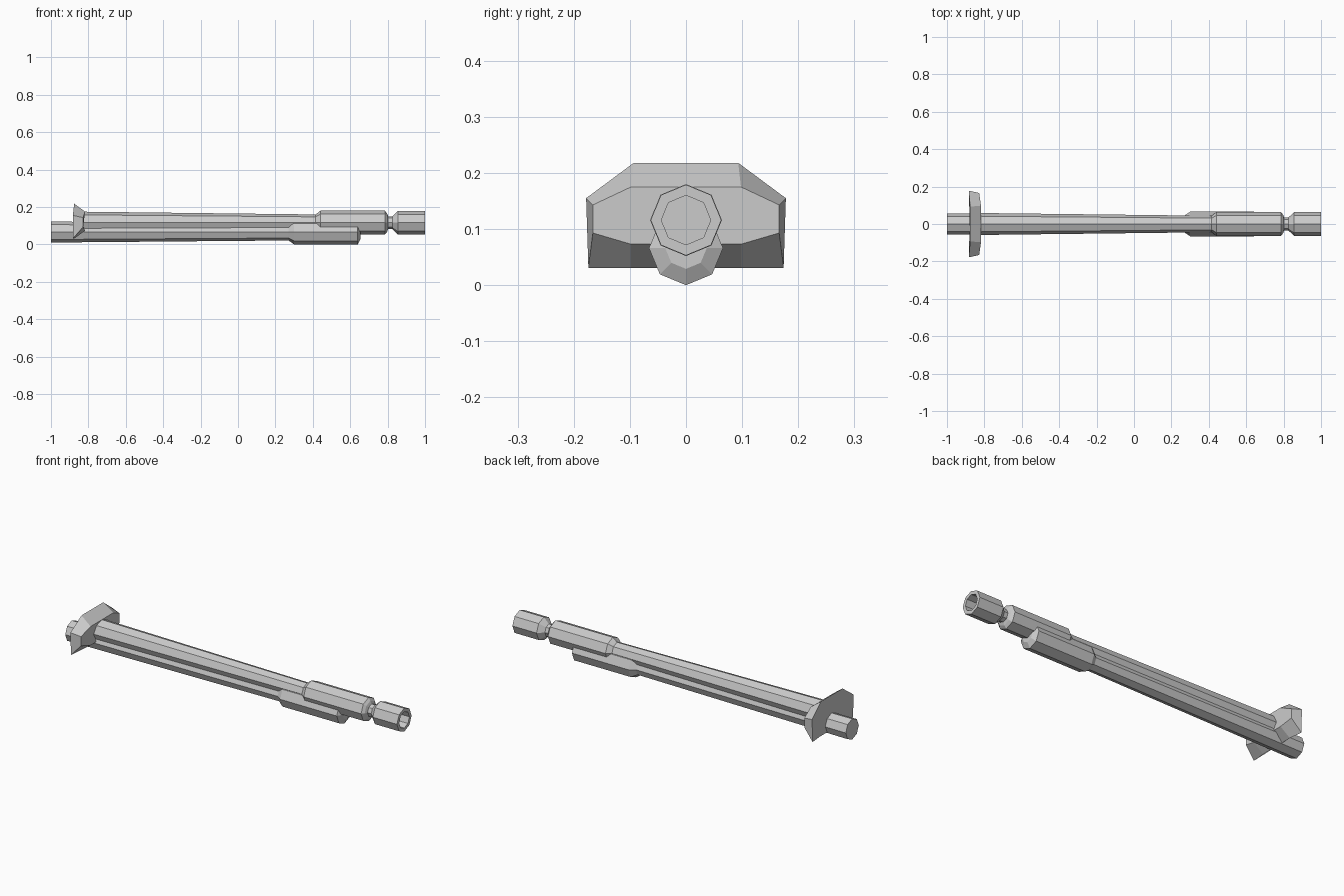
import bpy, bmesh, math

if "Cube" in bpy.data.objects:
    bpy.data.objects.remove(bpy.data.objects["Cube"])


def finish(bm, name):
    bmesh.ops.recalc_face_normals(bm, faces=bm.faces)
    me = bpy.data.meshes.new(name)
    bm.to_mesh(me)
    bm.free()
    ob = bpy.data.objects.new(name, me)
    bpy.context.collection.objects.link(ob)
    return ob


def loft(name, loops):
    """Skin a list of equal-length point loops and cap both ends."""
    bm = bmesh.new()
    rings = [[bm.verts.new(p) for p in loop] for loop in loops]
    n = len(rings[0])
    for a, b in zip(rings, rings[1:]):
        for i in range(n):
            j = (i + 1) % n
            bm.faces.new((a[i], a[j], b[j], b[i]))
    bm.faces.new(rings[0])
    bm.faces.new(rings[-1])
    return finish(bm, name)


def octagon_tube(name, z, profile):
    """Eight-sided turned part along x from (x, radius) pairs, one corner up."""
    loops = [[(x, r * math.sin(k * math.pi / 4), z + r * math.cos(k * math.pi / 4))
              for k in range(8)] for x, r in profile]
    return loft(name, loops)


# Upper tube: taper, thick sleeve, neck, and hollow end
octagon_tube("upper_tube", 0.116, [
    (-0.85, 0.059), (0.415, 0.044), (0.44, 0.064), (0.785, 0.064),
    (0.797, 0.05), (0.803, 0.034), (0.825, 0.034), (0.855, 0.063),
    (1.0, 0.063), (1.0, 0.044), (0.87, 0.044)])

# Lower tube: taper, thick sleeve, chamfered end
octagon_tube("lower_tube", 0.066, [
    (-1.0, 0.056), (0.27, 0.045), (0.30, 0.066), (0.64, 0.066), (0.655, 0.037)])


def mirrored(half):
    """Half outline of (x, y, z) points, top to bottom, mirrored across y."""
    return half + [(x, -y, z) for x, y, z in reversed(half)]


# Flared collar holding both tubes
loft("collar", [
    mirrored([(-0.876, 0.093, 0.218), (-0.883, 0.178, 0.155),
              (-0.883, 0.174, 0.031), (-0.876, 0.098, 0.031)]),
    mirrored([(-0.818, 0.098, 0.175), (-0.828, 0.166, 0.143),
              (-0.828, 0.166, 0.093), (-0.818, 0.098, 0.073)])])
